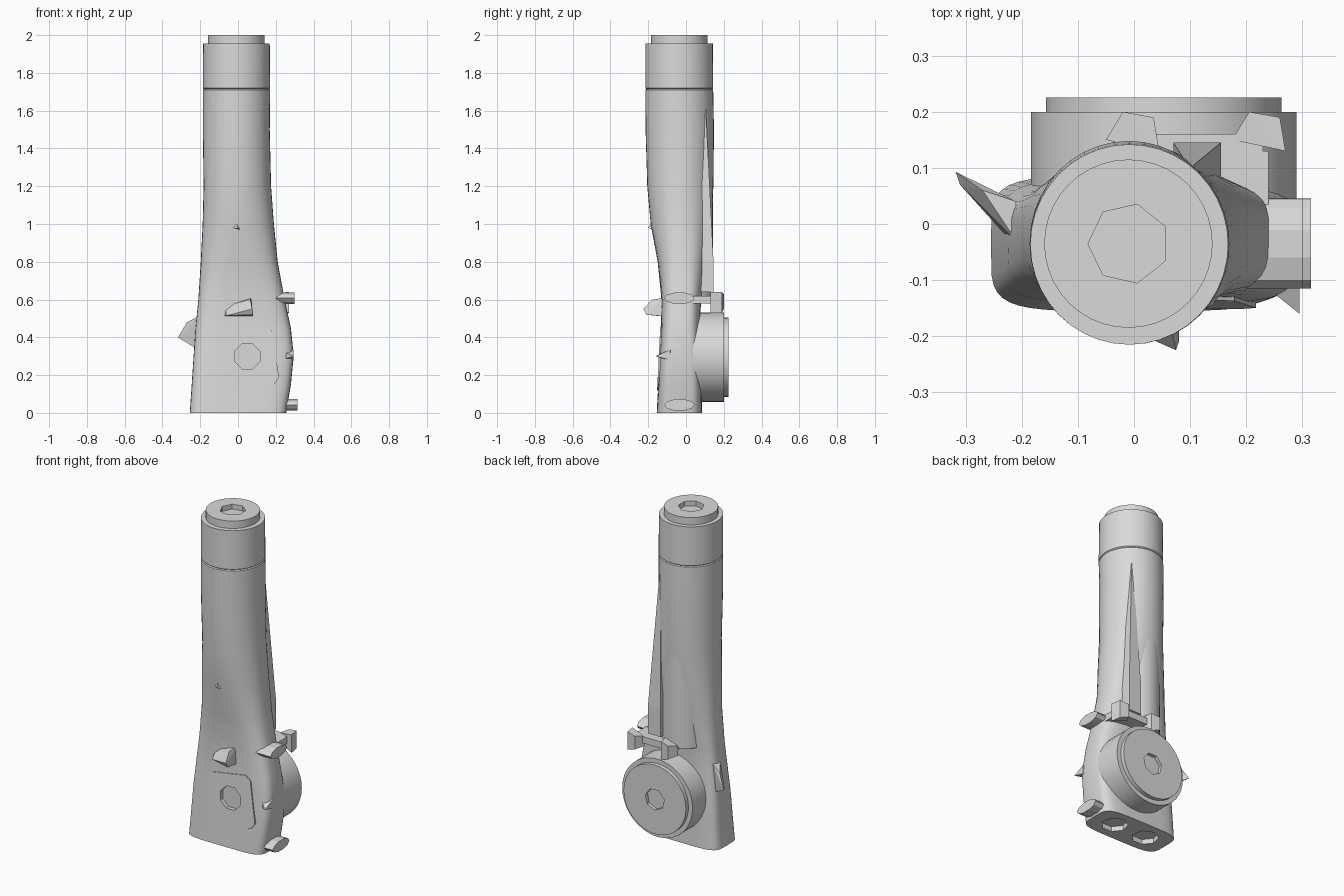
import bpy, bmesh
from math import cos, sin, pi, radians, copysign
from mathutils import Matrix, Vector

cube = bpy.data.objects.get("Cube")
if cube:
    bpy.data.objects.remove(cube, do_unlink=True)

grey = bpy.data.materials.new("plain grey")
grey.use_nodes = True
grey.diffuse_color = (0.7, 0.7, 0.7, 1)
grey.node_tree.nodes["Principled BSDF"].inputs["Base Color"].default_value = grey.diffuse_color


def finish(name, bm, smooth=False):
    bmesh.ops.recalc_face_normals(bm, faces=bm.faces)
    mesh = bpy.data.meshes.new(name)
    bm.to_mesh(mesh)
    bm.free()
    mesh.materials.append(grey)
    obj = bpy.data.objects.new(name, mesh)
    bpy.context.collection.objects.link(obj)
    if smooth:
        activate(obj)
        bpy.ops.object.shade_smooth_by_angle(angle=radians(35))
    return obj


def activate(obj):
    bpy.ops.object.select_all(action="DESELECT")
    obj.select_set(True)
    bpy.context.view_layer.objects.active = obj


def prism(name, start, end, rx, ry, sides, spin=0.0):
    """Straight prism between two points, along any main axis."""
    a, b = Vector(start), Vector(end)
    turn = Vector((0, 0, 1)).rotation_difference(b - a).to_matrix().to_4x4()
    place = Matrix.Translation((a + b) / 2) @ turn @ Matrix.Diagonal((rx, ry, 1, 1))
    bm = bmesh.new()
    bmesh.ops.create_cone(bm, cap_ends=True, segments=sides, radius1=1, radius2=1,
                          depth=(b - a).length, matrix=place @ Matrix.Rotation(spin, 4, "Z"))
    return finish(name, bm, sides > 12)


def hull(name, points):
    bm = bmesh.new()
    for p in points:
        bm.verts.new(p)
    bmesh.ops.convex_hull(bm, input=bm.verts)
    return finish(name, bm)


def box_points(x0, x1, y0, y1, z0, z1):
    return [(x, y, z) for x in (x0, x1) for y in (y0, y1) for z in (z0, z1)]


def cut(targets, cutter):
    cutter.hide_render = True
    for obj in targets:
        activate(obj)
        mod = obj.modifiers.new("recess", "BOOLEAN")
        mod.operation, mod.solver, mod.object = "DIFFERENCE", "EXACT", cutter
        bpy.ops.object.modifier_apply(modifier=mod.name)
    bpy.data.objects.remove(cutter, do_unlink=True)


# Body: boxy foot blending into a round shaft (z, x range, y range, squareness)
sections = [
    (0, -.255, .255, -.155, .085, 5), (.15, -.245, .28, -.147, .083, 5),
    (.3, -.235, .295, -.14, .08, 5), (.45, -.225, .28, -.132, .073, 4),
    (.6, -.21, .247, -.13, .08, 3.5), (.8, -.197, .21, -.15, .11, 2.6),
    (1, -.187, .19, -.187, .135, 2.2), (1.2, -.182, .175, -.205, .145, 2),
    (1.5, -.186, .168, -.214, .148, 2), (1.71, -.186, .17, -.215, .144, 2),
    (1.715, -.181, .165, -.21, .139, 2), (1.72, -.186, .17, -.215, .144, 2),
    (1.955, -.185, .168, -.215, .142, 2),
]
SIDES = 40
bm = bmesh.new()
rings = []
for z, x0, x1, y0, y1, power in sections:
    ring = []
    for i in range(SIDES):
        c, s = cos(2 * pi * i / SIDES), sin(2 * pi * i / SIDES)
        u = copysign(abs(c) ** (2 / power), c)
        v = copysign(abs(s) ** (2 / power), s)
        ring.append(bm.verts.new(((x0 + x1 + u * (x1 - x0)) / 2, (y0 + y1 + v * (y1 - y0)) / 2, z)))
    rings.append(ring)
for low, high in zip(rings, rings[1:]):
    for i in range(SIDES):
        j = (i + 1) % SIDES
        bm.faces.new((low[i], low[j], high[j], high[i]))
bm.faces.new(rings[0])
bm.faces.new(rings[-1])
body = finish("body", bm, True)

# Rounded back of the shaft running down to the pivot, with its tapering rib
prism("back_core", (-.005, .005, .6), (-.005, .005, 1.3), .138, .138, 32)
hull("back_rib", box_points(.07, .155, .06, .145, .64, .81) + [(.1, .1, 1.7)])

# Top peg
peg = prism("top_peg", (-.01, -.035, 1.9), (-.01, -.035, 2), .15, .15, 40)
cut([peg], prism("peg_cutter", (-.01, -.035, 1.97), (-.01, -.035, 2.1), .072, .072, 7, pi / 2))

# Round pivot on the back
prism("pivot_disc", (.053, .03, .295), (.053, .2, .295), .237, .237, 40)
face = prism("pivot_face", (.053, .15, .295), (.053, .225, .295), .21, .21, 40)
cut([face], prism("pivot_cutter", (.053, .205, .295), (.053, .3, .295), .065, .065, 7))

# Tilted front panel with clipped corners, lying along the sloped front
panel_points = []
for sx in (-1, 1):
    for sz in (-1, 1):
        for u, w in ((.14, .125), (.11, .155)):
            x, z = sx * u, sz * w
            a = radians(9)
            px, pz = .06 + x * cos(a) - z * sin(a), .29 + x * sin(a) + z * cos(a)
            front = -.155 + .05 * pz
            panel_points += [(px, front - .004, pz), (px, front + .012, pz)]
panel = hull("front_panel", panel_points)
cut([panel, body], prism("panel_cutter", (.05, -.3, .3), (.05, -.122, .3), .072, .072, 8, pi / 8))

# Two sockets under the foot
for x in (-.11, .11):
    cut([body], prism("socket_cutter", (x, -.035, -.1), (x, -.035, .03), .075, .075, 7))

# Side clips
for name, z, tip in (("upper_clip", .607, .3), ("lower_clip", .042, .315)):
    prism(name, (.2, -.035, z), (tip, -.035, z), .032, .08, 10)
hull("middle_clip", [(.22, -.1, .28), (.22, -.1, .33), (.295, -.16, .3),
                     (.295, -.085, .28), (.295, -.085, .335), (.22, -.05, .31)])

# Front lug, side hook and small front nub
hull("front_lug", [(-.08, -.1, .51), (.08, -.1, .51), (-.07, -.1, .565), (.07, -.1, .61),
                   (.08, -.21, .52), (.075, -.225, .55), (-.06, -.165, .515), (.065, -.18, .6)])
hull("side_hook", [(-.22, -.03, .34), (-.22, .03, .34), (-.21, .04, .51), (-.21, -.03, .51),
                   (-.318, .093, .4), (-.31, .07, .395), (-.27, .06, .48)])
hull("front_nub", [(-.03, -.18, .98), (.01, -.18, .97), (0, -.2, .98), (-.01, -.18, 1.01)])

# Bracket above the pivot: a cross bar with two lugs and an arm to the side
hull("bracket_bar", box_points(-.03, .23, .08, .16, .58, .62))
hull("bracket_arm", box_points(.14, .24, 0, .13, .58, .62))
for name, x in (("inner_lug", 0), ("outer_lug", .225)):
    hull(name, [(x - .05, .15, .56), (x - .05, .15, .62), (x - .02, .2, .55), (x - .02, .2, .63),
                (x + .035, .19, .53), (x + .035, .19, .64), (x + .045, .13, .53), (x + .045, .13, .64)])
